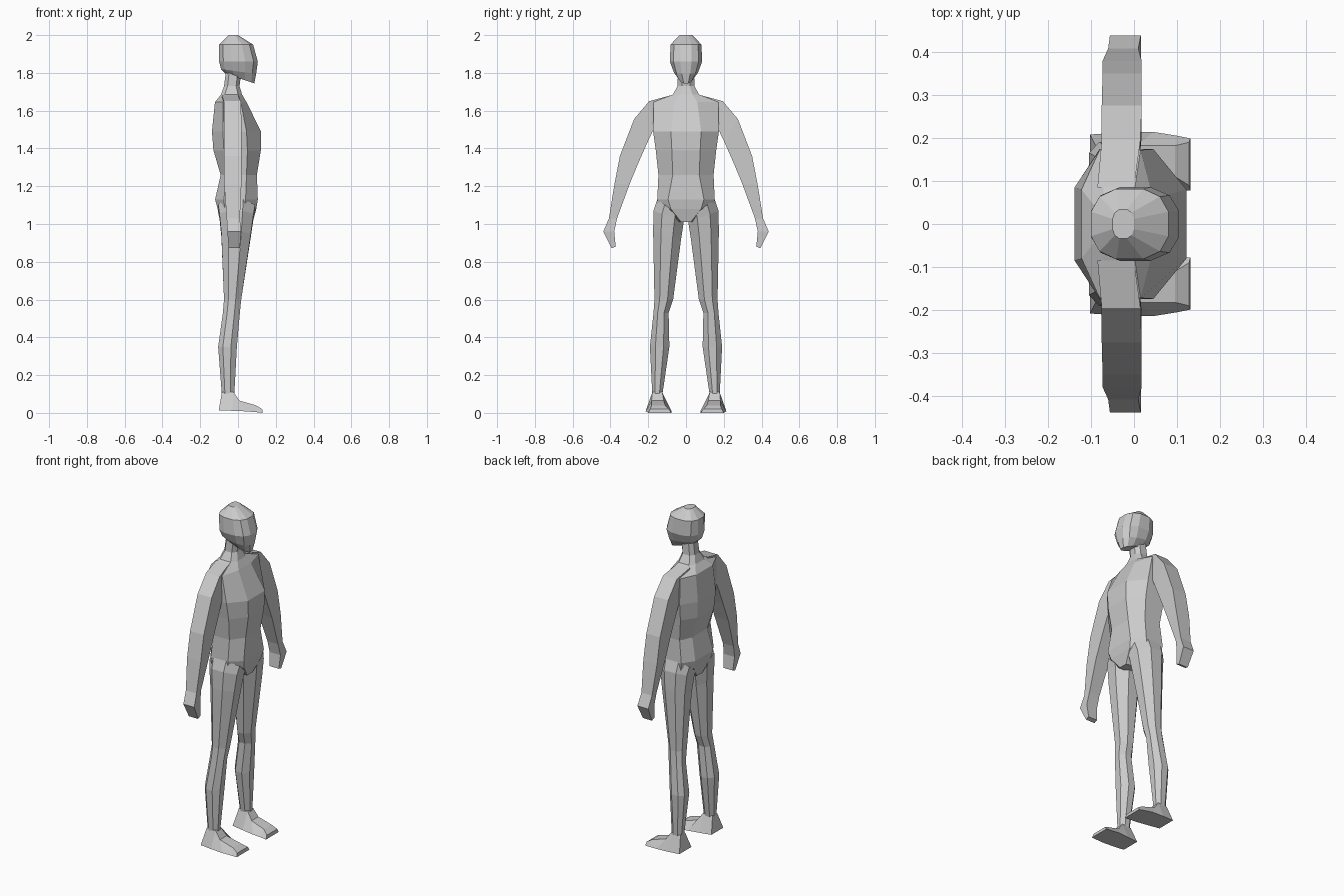
import bpy, bmesh, math

cube = bpy.data.objects.get("Cube")
if cube:
    bpy.data.objects.remove(cube, do_unlink=True)

GREY = bpy.data.materials.new("light grey")
GREY.use_nodes = True
colour = (0.6, 0.6, 0.6, 1)
GREY.diffuse_color = colour
GREY.node_tree.nodes["Principled BSDF"].inputs["Base Color"].default_value = colour


def loft(name, rings):
    """Skin a list of equal-length point rings and cap both ends."""
    bm = bmesh.new()
    loops = [[bm.verts.new(p) for p in ring] for ring in rings]
    n = len(loops[0])
    for a, b in zip(loops, loops[1:]):
        for i in range(n):
            j = (i + 1) % n
            bm.faces.new((a[i], a[j], b[j], b[i]))
    bm.faces.new(loops[0])
    bm.faces.new(loops[-1])
    bmesh.ops.recalc_face_normals(bm, faces=bm.faces)
    mesh = bpy.data.meshes.new(name)
    bm.to_mesh(mesh)
    bm.free()
    mesh.materials.append(GREY)
    obj = bpy.data.objects.new(name, mesh)
    bpy.context.collection.objects.link(obj)
    return obj


def pair(name, rings):
    """Build a left (+y) part and its mirrored right twin."""
    loft(name + "_a", rings)
    loft(name + "_b", [[(x, -y, z) for x, y, z in r] for r in rings])


# Head: rounded rings, tilted towards the chin
def head_ring(z_front, z_back, xf, xb, w, n=12):
    pts = []
    for i in range(n):
        t = 2 * math.pi * (i + 0.5) / n
        c, s = math.cos(t), math.sin(t)
        c = math.copysign(min(1, abs(c) ** 0.8 * 1.03), c)
        s = math.copysign(min(1, abs(s) ** 0.8), s)
        z = z_back + (z_front - z_back) * (c + 1) / 2
        pts.append(((xf + xb) / 2 + (xf - xb) / 2 * c, w * s, z))
    return pts


loft("head", [head_ring(*r) for r in (
    (2.0, 2.0, 0.0, -0.05, 0.035),
    (1.95, 1.95, 0.08, -0.10, 0.084),
    (1.86, 1.86, 0.105, -0.10, 0.088),
    (1.795, 1.82, 0.096, -0.09, 0.066),
    (1.745, 1.795, 0.086, -0.065, 0.036),
)])


# Torso: eight-sided rings (z, front x, front y, side x pair, half width, back x, back y)
def body_ring(z, xf, yf, s1, s2, w, xb, yb):
    half = [(xf, yf), (s1, w), (s2, w), (xb, yb)]
    full = half + [(x, -y) for x, y in reversed(half)]
    return [(x, y, z) for x, y in full]


loft("torso_and_neck", [body_ring(*r) for r in (
    (1.82, 0.020, 0.020, 0.000, -0.045, 0.042, -0.062, 0.020),
    (1.73, 0.008, 0.020, -0.010, -0.055, 0.045, -0.074, 0.022),
    (1.685, 0.022, 0.035, 0.000, -0.070, 0.070, -0.090, 0.040),
    (1.645, 0.045, 0.060, 0.015, -0.080, 0.172, -0.122, 0.080),
    (1.49, 0.122, 0.080, 0.045, -0.080, 0.174, -0.138, 0.085),
    (1.39, 0.121, 0.075, 0.050, -0.075, 0.160, -0.130, 0.080),
    (1.26, 0.100, 0.070, 0.045, -0.060, 0.146, -0.092, 0.070),
    (1.13, 0.105, 0.095, 0.040, -0.075, 0.152, -0.121, 0.085),
    (1.08, 0.097, 0.080, 0.035, -0.070, 0.150, -0.108, 0.080),
    (1.01, 0.078, 0.025, 0.025, -0.050, 0.040, -0.090, 0.025),
)])


# Arms: four-sided sections (outer y, outer z, inner y, inner z, front x, back x)
def arm_ring(yo, zo, yi, zi, xf, xb):
    return [(xf, yo, zo), (xb, yo, zo), (xb, yi, zi), (xf, yi, zi)]


pair("arm", [arm_ring(*r) for r in (
    (0.085, 1.680, 0.100, 1.540, 0.000, -0.085),
    (0.195, 1.650, 0.172, 1.500, 0.015, -0.075),
    (0.275, 1.555, 0.205, 1.430, 0.018, -0.075),
    (0.350, 1.360, 0.247, 1.335, 0.018, -0.073),
    (0.379, 1.210, 0.297, 1.215, 0.018, -0.073),
    (0.408, 1.030, 0.365, 1.030, 0.010, -0.060),
    (0.438, 0.960, 0.380, 0.960, 0.016, -0.056),
    (0.394, 0.872, 0.372, 0.880, 0.010, -0.050),
)])


# Legs: bevelled rings (inner z, outer z, front x, back x, inner y, outer y)
def leg_ring(zi, zo, xf, xb, yi, yo):
    outline = ((1, .3), (1, .72), (.68, 1), (.25, 1),
               (0, .75), (0, .3), (.25, 0), (.68, 0))
    return [(xb + (xf - xb) * u, yi + (yo - yi) * v, zi + (zo - zi) * v)
            for u, v in outline]


pair("leg", [leg_ring(*r) for r in (
    (1.03, 1.13, 0.090, -0.105, 0.012, 0.152),
    (1.01, 1.07, 0.082, -0.098, 0.012, 0.172),
    (0.92, 0.96, 0.068, -0.088, 0.026, 0.174),
    (0.60, 0.60, 0.017, -0.074, 0.068, 0.167),
    (0.53, 0.53, 0.010, -0.080, 0.092, 0.172),
    (0.35, 0.35, -0.006, -0.105, 0.088, 0.191),
    (0.09, 0.09, -0.020, -0.085, 0.126, 0.178),
)])


# Feet: sections from heel to toe (top x, top z, top y pair, sole x, sole z, sole y pair)
def foot_ring(xt, zt, ti, to, xs, zs, si, so):
    return [(xs, si, zs), (xs, so, zs), (xt, to, zt), (xt, ti, zt)]


pair("foot", [foot_ring(*r) for r in (
    (-0.085, 0.110, 0.130, 0.174, -0.102, 0.014, 0.095, 0.208),
    (-0.024, 0.110, 0.126, 0.178, -0.030, 0.011, 0.085, 0.213),
    (0.008, 0.065, 0.118, 0.182, 0.045, 0.008, 0.076, 0.214),
    (0.095, 0.040, 0.110, 0.182, 0.095, 0.004, 0.078, 0.206),
    (0.128, 0.020, 0.090, 0.190, 0.131, 0.000, 0.078, 0.199),
)])
